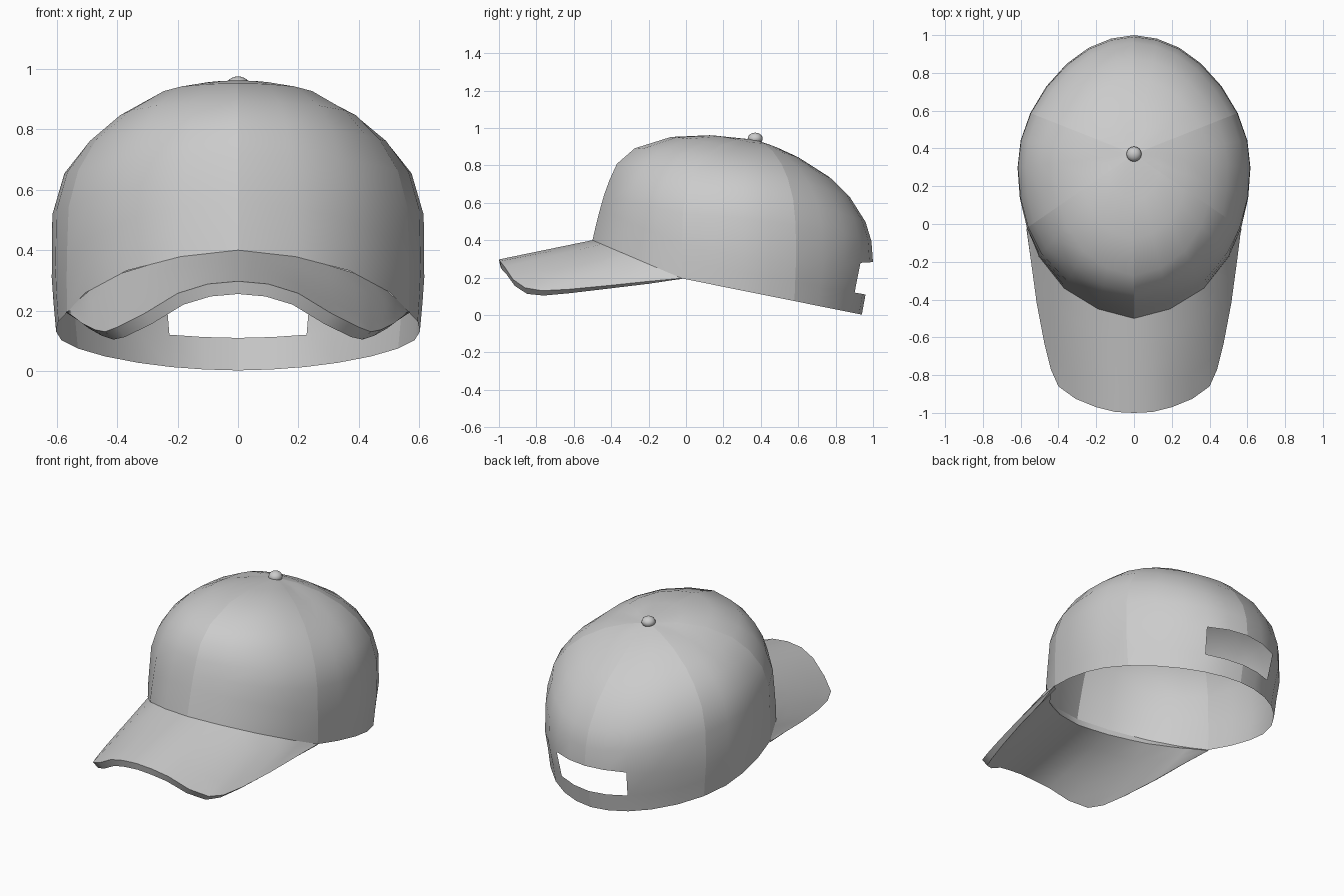
import bpy, bmesh
from mathutils import Vector

if "Cube" in bpy.data.objects:
    bpy.data.objects.remove(bpy.data.objects["Cube"])

GREY = (0.6, 0.6, 0.6, 1)
mat = bpy.data.materials.new("plain grey")
mat.use_nodes = True
mat.diffuse_color = GREY
mat.node_tree.nodes["Principled BSDF"].inputs["Base Color"].default_value = GREY

APEX = Vector((0, 0.37, 0.937))


def finish(bm, name, is_seam=lambda e: False, sharp_angle=0.8):
    """Smooth shade, keep seams and hard corners sharp, and link the object."""
    bmesh.ops.remove_doubles(bm, verts=bm.verts, dist=0.0005)
    bmesh.ops.recalc_face_normals(bm, faces=bm.faces)
    for f in bm.faces:
        f.smooth = True
    for e in bm.edges:
        if is_seam(e) or (e.is_manifold and e.calc_face_angle(0) > sharp_angle):
            e.smooth = False
    me = bpy.data.meshes.new(name)
    bm.to_mesh(me)
    bm.free()
    me.materials.append(mat)
    obj = bpy.data.objects.new(name, me)
    bpy.context.collection.objects.link(obj)
    return obj


def mirrored(half):
    """Full run of points from -x to +x out of the half that starts at x = 0."""
    return [Vector((-p.x, p.y, p.z)) for p in half[:0:-1]] + half


def rim_z(y):
    if y < -0.02:
        return 0.4 + (y + 0.5) / 0.48 * (0.195 - 0.4)
    return 0.195 + (y + 0.02) / 0.96 * (0.002 - 0.195)


# Crown rim, from the front centre round the left side to the back centre
rim = [Vector((x, y, rim_z(y))) for x, y in (
    (0, -.5), (.19, -.45), (.37, -.34), (.505, -.17), (.565, -.02), (.595, .14),
    (.602, .3), (.585, .44), (.53, .58), (.44, .71), (.33, .815), (.22, .885),
    (.11, .925), (0, .94))]

# Panel profiles from rim to apex: (share of rim radius, share of height)
front = [(1, 0), (.98, .14), (.955, .3), (.93, .444), (.897, .593),
         (.85, .76), (.74, .915), (.517, 1.028), (.28, 1.045), (0, 1)]
side = [(1, 0), (1.015, .12), (1.025, .22), (1.022, .48), (.955, .65),
        (.82, .775), (.667, .86), (.45, .935), (.22, .98), (0, 1)]
back = [(1, 0), (1.035, .115), (1.105, .3), (1.09, .42), (1.035, .53),
        (.89, .67), (.7, .785), (.404, .9), (.2, .957), (0, 1)]


def meridian(p):
    """Points up the crown from one rim point, blending the profiles."""
    d = Vector((p.x, p.y - APEX.y))
    w = d.normalized().y ** 2
    end = front if d.y < 0 else back
    pts = []
    for (er, eh), (sr, sh) in zip(end, side):
        r, h = er * w + sr * (1 - w), eh * w + sh * (1 - w)
        pts.append(Vector((d.x * r, APEX.y + d.y * r, p.z + (APEX.z - p.z) * h)))
    return pts


# Crown: six panels with an opening above the back strap
bm = bmesh.new()
loop = mirrored(rim)[1:]
cols = [[bm.verts.new(v) for v in meridian(p)] for p in loop]
n, rows = len(cols), len(front)
seams = set()
for i in range(n):
    a, b = cols[i], cols[(i + 1) % n]
    at_back = loop[i].y > 0.88 and loop[(i + 1) % n].y > 0.88
    for j in range(rows - 1):
        if at_back and j == 1:
            continue
        quad = [a[j], b[j], b[j + 1], a[j + 1]]
        bm.faces.new(quad[:3] if j == rows - 2 else quad)
for i, p in enumerate(loop):
    if any((abs(p.x) - rim[k].x) ** 2 + (p.y - rim[k].y) ** 2 < 1e-6 for k in (0, 4, 8, 13)):
        for a, b in zip(cols[i], cols[i][1:]):
            e = bm.edges.get((a, b))
            if e:
                seams.add(e)
for e in seams:
    e.seam = True
finish(bm, "crown", lambda e: e.seam, 1.2)

# Visor: ruled from the crown rim to a curved outer edge, thinning at its tails
outer = [Vector(p) for p in (
    (0, -1, .297), (.1, -.995, .288), (.2, -.97, .257), (.31, -.925, .19),
    (.4, -.86, .145), (.44, -.77, .13), (.475, -.63, .137), (.515, -.42, .157),
    (.545, -.2, .18), (.567, -.025, .197))]
steps = (0, .5, 1, 1.6, 2.1, 2.5, 2.9, 3.3, 3.7, 4)
inner = [rim[int(s)].lerp(rim[int(s) + 1], s % 1) for s in steps]
inner, outer = mirrored(inner), mirrored(outer)
m, K = len(inner), 4
top = [[a.lerp(b, k / K) for k in range(K + 1)] for a, b in zip(inner, outer)]


def normal(i, k):
    across = top[min(i + 1, m - 1)][k] - top[max(i - 1, 0)][k]
    out = outer[i] - inner[i]
    v = across.cross(out).normalized()
    return v if v.z > 0 else -v


bm = bmesh.new()
upper = [[bm.verts.new(p) for p in c] for c in top]
lower = []
for i, c in enumerate(top):
    from_end = min(i, m - 1 - i)
    t = 0.043 * min(1, 0.35 + from_end * 0.14) if from_end else 0.004
    lower.append([bm.verts.new(p - normal(i, k) * t) for k, p in enumerate(c)])
for i in range(m - 1):
    for k in range(K):
        for g in (upper, lower):
            bm.faces.new((g[i][k], g[i + 1][k], g[i + 1][k + 1], g[i][k + 1]))
    for k in (0, K):
        bm.faces.new((upper[i][k], upper[i + 1][k], lower[i + 1][k], lower[i][k]))
for i in (0, m - 1):
    for k in range(K):
        bm.faces.new((upper[i][k], upper[i][k + 1], lower[i][k + 1], lower[i][k]))
finish(bm, "visor")

# Top button
bm = bmesh.new()
bmesh.ops.create_uvsphere(bm, u_segments=16, v_segments=10, radius=0.04)
bmesh.ops.scale(bm, vec=(1, 1, 0.8), verts=bm.verts)
bmesh.ops.translate(bm, vec=APEX + Vector((0, 0, 0.006)), verts=bm.verts)
finish(bm, "top_button")
